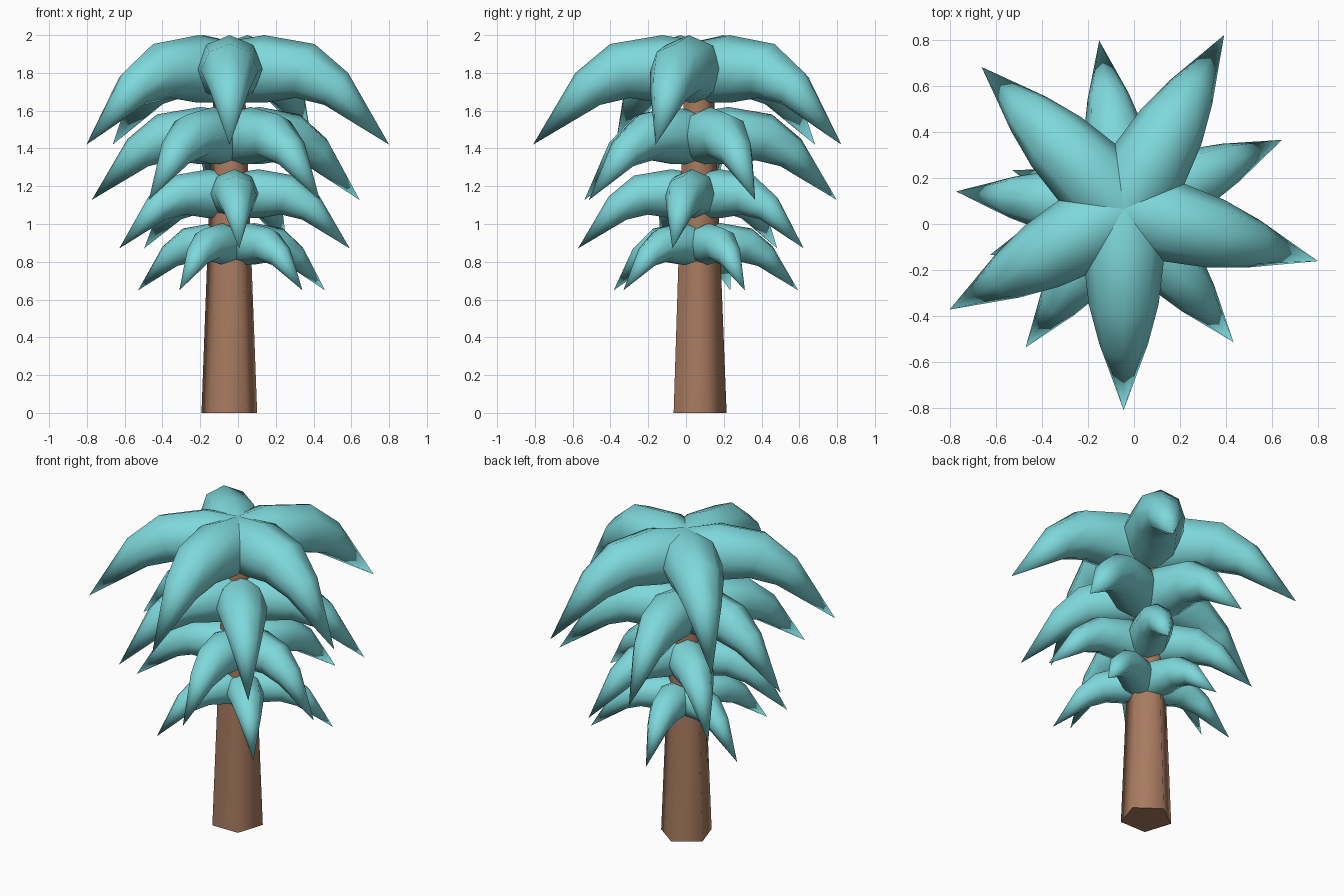
import bpy, bmesh
from math import sin, cos, radians, pi
from mathutils import Vector, Matrix

cube = bpy.data.objects.get("Cube")
if cube:
    bpy.data.objects.remove(cube)


def material(name, rgb):
    m = bpy.data.materials.new(name)
    m.use_nodes = True
    m.diffuse_color = (*rgb, 1)
    m.node_tree.nodes["Principled BSDF"].inputs["Base Color"].default_value = (*rgb, 1)
    return m


teal = material("teal leaf", (0.21, 0.69, 0.71))
brown = material("brown bark", (0.39, 0.195, 0.115))


def finish(bm, name, mat):
    bmesh.ops.recalc_face_normals(bm, faces=bm.faces)
    mesh = bpy.data.meshes.new(name)
    bm.to_mesh(mesh)
    bm.free()
    mesh.materials.append(mat)
    obj = bpy.data.objects.new(name, mesh)
    bpy.context.collection.objects.link(obj)
    return obj


# Trunk: tapered five-sided column, one corner toward the back
bm = bmesh.new()
bmesh.ops.create_cone(bm, cap_ends=True, segments=5, radius1=0.155, radius2=0.08, depth=1.92)
lowest = min(v.co.z for v in bm.verts)
back = max(bm.verts, key=lambda v: v.co.y - v.co.z)
turn = pi / 2 - Vector((1, 0)).angle_signed(back.co.xy) * -1
bmesh.ops.transform(bm, verts=bm.verts, matrix=Matrix.Translation((-0.046, 0.06, -lowest)) @ Matrix.Rotation(turn, 4, "Z"))
for f in bm.faces:
    f.smooth = abs(f.normal.z) < 0.5
trunk = finish(bm, "trunk", brown)
for e in trunk.data.edges:
    a, b = (trunk.data.vertices[i].co.z for i in e.vertices)
    e.use_edge_sharp = abs(a - b) < 0.01

# Leaf rings: distance out, height below the crown, radius, tilt in degrees
RINGS = [(0.02, -0.195, 0.165, 8), (0.2, -0.178, 0.178, 3),
         (0.415, -0.19, 0.152, -20), (0.585, -0.285, 0.107, -38)]
TIP = (0.875, 0, -0.58)
SIDES = 8


def leaf_mesh():
    """Drooping horn-shaped leaf pointing along +x, crown at z = 0."""
    bm = bmesh.new()
    loops = []
    for out, drop, rad, tilt in RINGS:
        t = radians(tilt)
        up = Vector((-sin(t), 0, cos(t)))
        side = Vector((0, 1, 0))
        centre = Vector((out, 0, drop))
        loops.append([bm.verts.new(centre + rad * (up * cos(a) + side * sin(a)))
                      for a in (2 * pi * i / SIDES for i in range(SIDES))])
    tip = bm.verts.new(TIP)
    for i in range(SIDES):
        j = (i + 1) % SIDES
        for a, b in zip(loops, loops[1:]):
            bm.faces.new((a[i], a[j], b[j], b[i]))
        bm.faces.new((loops[-1][i], loops[-1][j], tip))
    for f in bm.faces:
        f.smooth = True
    bm.faces.new(loops[0])
    return bm


# Four whorls of five leaves, each lower one smaller and turned
WHORLS = [(-0.045, 0.065, 2.0), (-0.035, 0.064, 1.62), (-0.027, 0.06, 1.29), (-0.018, 0.068, 1.005)]
for tier, place in enumerate(WHORLS):
    for k in range(5):
        bm = leaf_mesh()
        angle = radians(270 - 36 * tier + 75 * k)
        bmesh.ops.transform(bm, verts=bm.verts,
                            matrix=Matrix.Translation(place) @ Matrix.Rotation(angle, 4, "Z")
                            @ Matrix.Scale(0.85 ** tier, 4))
        finish(bm, f"leaf_tier{tier + 1}_{k + 1}", teal)
